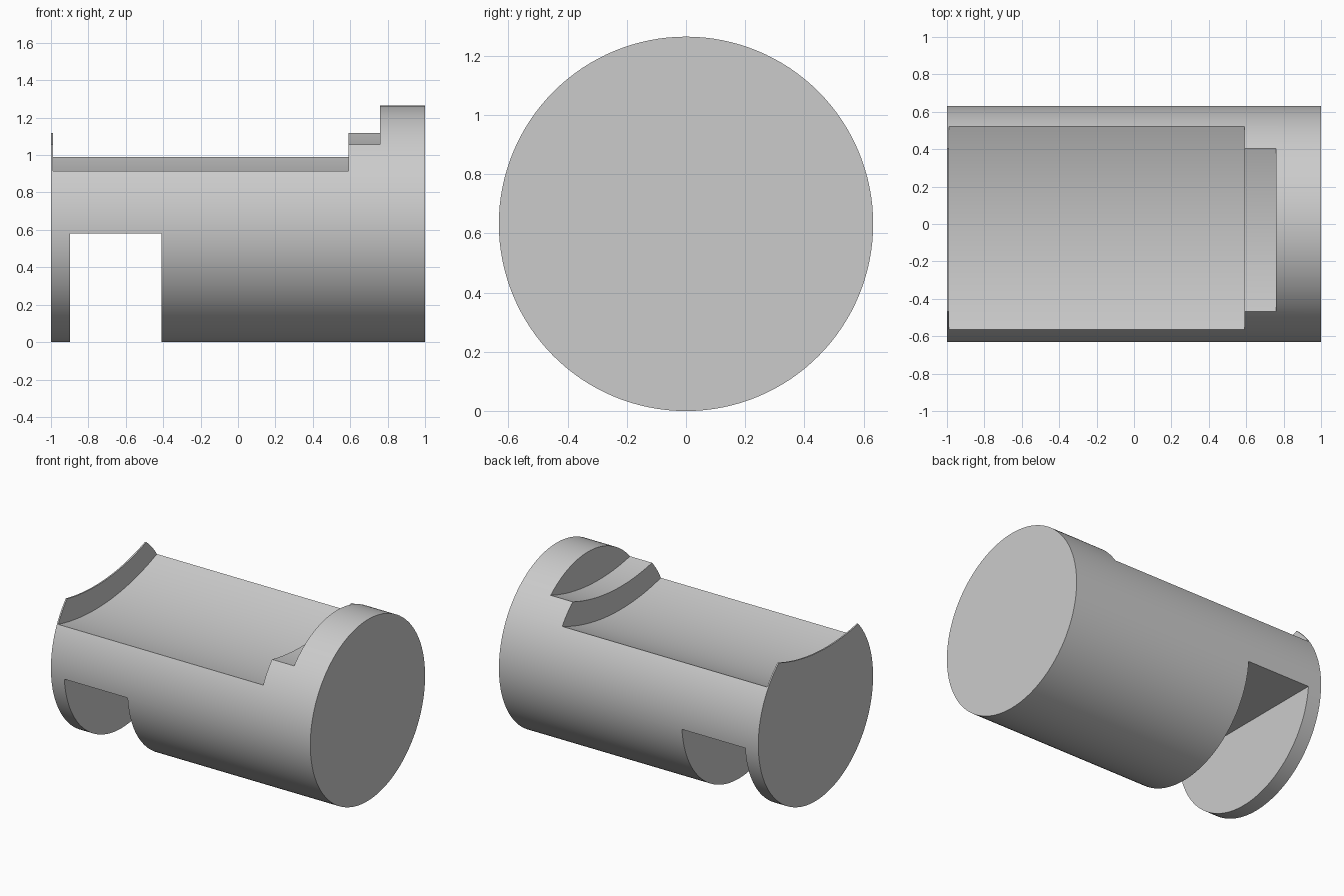
import bpy
from math import radians, sin, cos, pi

if "Cube" in bpy.data.objects:
    bpy.data.objects.remove(bpy.data.objects["Cube"])

R = 0.632            # body radius, also the height of its axis
TILT = radians(4)    # the troughs lean slightly to the back
TROUGH_AXIS = 2.0    # distance of the trough axis from the body axis

grey = bpy.data.materials.new("plain_grey")
grey.use_nodes = True
grey.diffuse_color = (0.6, 0.6, 0.6, 1)
grey.node_tree.nodes["Principled BSDF"].inputs["Base Color"].default_value = (0.6, 0.6, 0.6, 1)


def rod(name, x0, x1, radius, y, z, sides):
    """Cylinder lying along x."""
    bpy.ops.mesh.primitive_cylinder_add(
        vertices=sides, radius=radius, depth=x1 - x0,
        location=((x0 + x1) / 2, y, z), rotation=(0, pi / 2, 0))
    ob = bpy.context.object
    ob.name = name
    ob.data.materials.append(grey)
    bpy.ops.object.transform_apply(location=True, rotation=True, scale=True)
    return ob


def cut(body, cutter):
    """Subtract the cutter from the body, then discard it."""
    cutter.hide_render = True
    mod = body.modifiers.new("cut", 'BOOLEAN')
    mod.operation = 'DIFFERENCE'
    mod.solver = 'EXACT'
    mod.object = cutter
    bpy.ops.object.select_all(action='DESELECT')
    body.select_set(True)
    bpy.context.view_layer.objects.active = body
    bpy.ops.object.modifier_apply(modifier=mod.name)
    bpy.data.objects.remove(cutter)


# Round body
body = rod("round_body", -1, 1, R, 0, R, 128)

# Two concentric shallow troughs on top: a long deep one, and a
# shallower one that leaves a step and a thin end lip
cy, cz = -TROUGH_AXIS * sin(TILT), R + TROUGH_AXIS * cos(TILT)
for name, x0, x1, radius in (("shallow_trough", -1.2, 0.76, 1.605),
                             ("deep_trough", -0.99, 0.59, 1.765)):
    cut(body, rod(name, x0, x1, radius, cy, cz, 360))

# Square notch right across the underside
bpy.ops.mesh.primitive_cube_add(size=1, location=(-0.654, 0, 0.042))
notch = bpy.context.object
notch.name = "underside_notch"
notch.scale = (0.488, 2, 1.08)
notch.data.materials.append(grey)
bpy.ops.object.transform_apply(location=True, rotation=True, scale=True)
cut(body, notch)

# Smooth curved walls, crisp edges
bpy.ops.object.shade_smooth_by_angle(angle=radians(25))
